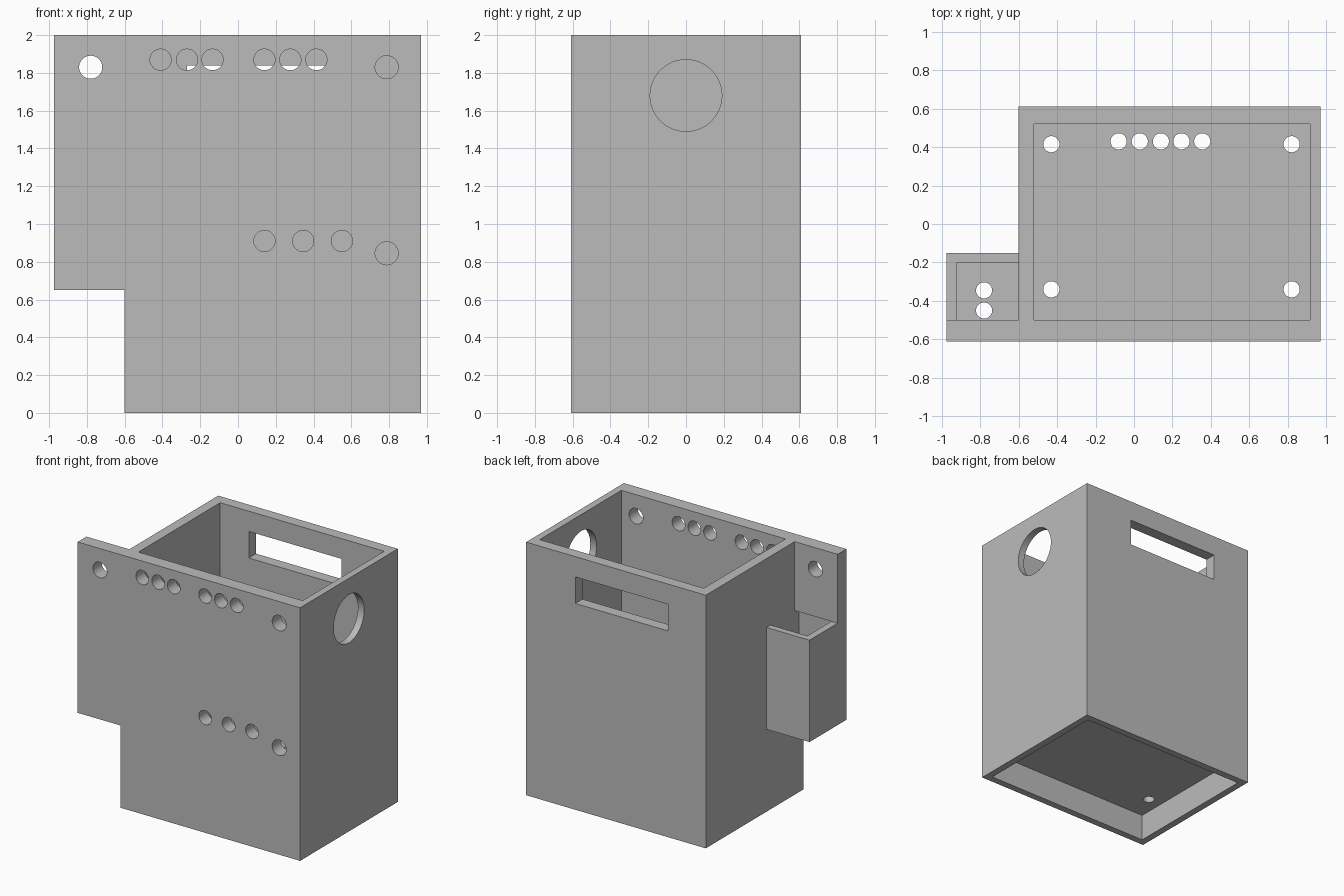
import bpy, bmesh, math
from mathutils import Matrix

default = bpy.data.objects.get("Cube")
if default:
    bpy.data.objects.remove(default, do_unlink=True)

grey = bpy.data.materials.new("plain grey")
grey.use_nodes = True
colour = (0.5, 0.5, 0.5, 1)
grey.diffuse_color = colour
grey.node_tree.nodes["Principled BSDF"].inputs["Base Color"].default_value = colour


def finish(name, bm):
    mesh = bpy.data.meshes.new(name)
    bmesh.ops.recalc_face_normals(bm, faces=bm.faces)
    bm.to_mesh(mesh)
    bm.free()
    mesh.materials.append(grey)
    ob = bpy.data.objects.new(name, mesh)
    bpy.context.collection.objects.link(ob)
    return ob


def box(name, x, y, z):
    """Box from (low, high) pairs."""
    bm = bmesh.new()
    bmesh.ops.create_cube(bm, size=1)
    for v in bm.verts:
        v.co = [lo if c < 0 else hi for c, (lo, hi) in zip(v.co, (x, y, z))]
    return finish(name, bm)


def rod(name, centre, radius, length, axis):
    """Cylinder along the given axis."""
    turn = {"x": Matrix.Rotation(math.pi / 2, 4, "Y"),
            "y": Matrix.Rotation(math.pi / 2, 4, "X"),
            "z": Matrix.Identity(4)}[axis]
    bm = bmesh.new()
    bmesh.ops.create_cone(bm, cap_ends=True, segments=48, radius1=radius,
                          radius2=radius, depth=length,
                          matrix=Matrix.Translation(centre) @ turn)
    return finish(name, bm)


def combine(target, tool, operation):
    """Apply a boolean and drop the tool."""
    mod = target.modifiers.new(operation, "BOOLEAN")
    mod.object, mod.operation, mod.solver = tool, operation, "EXACT"
    bpy.context.view_layer.objects.active = target
    bpy.ops.object.modifier_apply(modifier=mod.name)
    bpy.data.objects.remove(tool, do_unlink=True)


RIGHT, LEFT, SIDE = -0.975, 0.97, -0.6
FRONT, BACK, TOP = -0.61, 0.61, 2.0
WALL = 0.055
POCKET_LOW, POCKET_TOP = 0.65, 1.455
RECESS = 0.21

# Outer shape: main box, side pocket and the front plate above it
case = box("case", (SIDE, LEFT), (FRONT, BACK), (0, TOP))
combine(case, box("side_pocket", (RIGHT, -0.56), (FRONT, -0.15),
                  (POCKET_LOW, POCKET_TOP)), "UNION")
combine(case, box("front_plate", (RIGHT, -0.56), (FRONT, -0.5),
                  (1.2, TOP)), "UNION")

# Hollows: main cavity, underside recess, pocket cavity, back slot
hollows = [
    ("main_cavity", (-0.52, 0.915), (-0.5, 0.52), (RECESS + WALL, 2.2)),
    ("base_recess", (SIDE + WALL, LEFT - WALL), (FRONT + WALL, BACK - WALL), (-0.2, RECESS)),
    ("pocket_cavity", (RIGHT + WALL, SIDE), (FRONT + WALL, -0.2),
     (POCKET_LOW + WALL, POCKET_TOP)),
    ("back_slot", (-0.27, 0.54), (0.4, 0.8), (1.63, 1.84)),
]
for hollow in hollows:
    combine(case, box(*hollow), "DIFFERENCE")

# Round front openings
small = [(x, 1.87) for x in (-0.41, -0.27, -0.135, 0.14, 0.277, 0.415)]
small += [(x, 0.91) for x in (0.14, 0.345, 0.55)]
large = [(-0.78, 1.83), (0.787, 1.83), (0.787, 0.845)]
for radius, places in ((0.056, small), (0.061, large)):
    for x, z in places:
        combine(case, rod("front_hole", (x, -0.55, z), radius, 0.3, "y"), "DIFFERENCE")

# Round floor openings: corners, cable row and pocket pair
corners = [(x, y) for x in (-0.43, 0.82) for y in (-0.34, 0.415)]
row = [(x, 0.43) for x in (-0.08, 0.03, 0.14, 0.247, 0.355)]
for x, y in corners + row:
    combine(case, rod("floor_hole", (x, y, RECESS), 0.042, 0.3, "z"), "DIFFERENCE")
for y in (-0.345, -0.45):
    combine(case, rod("pocket_hole", (-0.78, y, POCKET_LOW), 0.042, 0.3, "z"), "DIFFERENCE")

# Large side opening
combine(case, rod("side_hole", (LEFT, 0, 1.68), 0.19, 0.3, "x"), "DIFFERENCE")

# Smooth bores, sharp edges
case.select_set(True)
bpy.context.view_layer.objects.active = case
bpy.ops.object.shade_smooth_by_angle(angle=math.radians(30))
